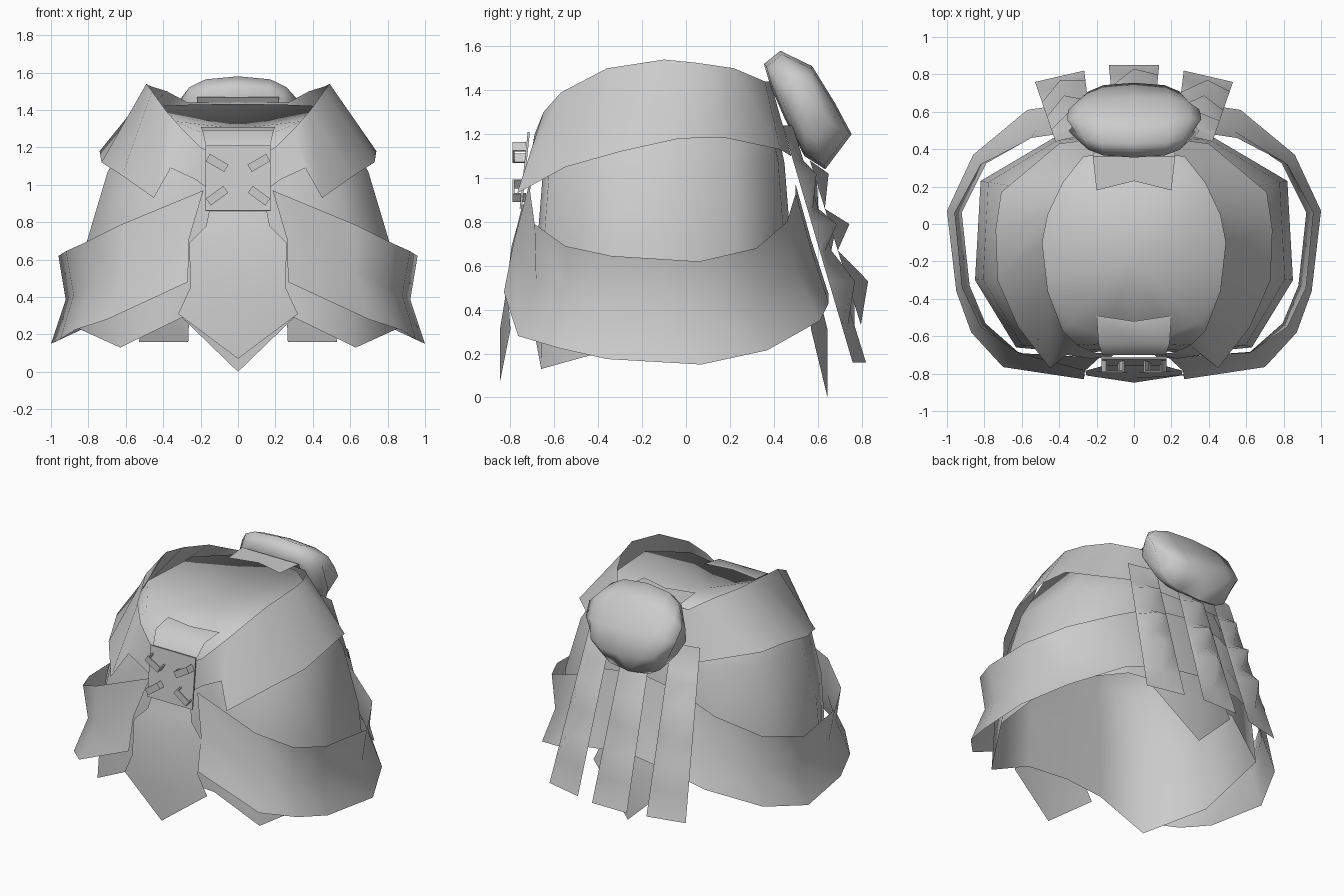
import bpy, bmesh, math
from mathutils import Matrix, Vector

if "Cube" in bpy.data.objects:
    bpy.data.objects.remove(bpy.data.objects["Cube"], do_unlink=True)

grey = bpy.data.materials.new("plain grey")
grey.use_nodes = True
grey.diffuse_color = (0.6, 0.6, 0.6, 1)
grey.node_tree.nodes["Principled BSDF"].inputs["Base Color"].default_value = (0.6, 0.6, 0.6, 1)


def finish(name, bm, angle=50):
    bmesh.ops.remove_doubles(bm, verts=bm.verts, dist=0.0005)
    bmesh.ops.recalc_face_normals(bm, faces=bm.faces)
    me = bpy.data.meshes.new(name)
    bm.to_mesh(me)
    bm.free()
    me.materials.append(grey)
    ob = bpy.data.objects.new(name, me)
    bpy.context.collection.objects.link(ob)
    bpy.ops.object.select_all(action='DESELECT')
    ob.select_set(True)
    bpy.context.view_layer.objects.active = ob
    bpy.ops.object.shade_smooth_by_angle(angle=math.radians(angle))


def add_grid(bm, rows, closed=False):
    """Skin a list of equally long rows of points with quads."""
    vs = [[bm.verts.new(p) for p in row] for row in rows]
    n = len(rows[0])
    for a, b in zip(vs, vs[1:]):
        for i in range(n if closed else n - 1):
            j = (i + 1) % n
            bm.faces.new((a[i], a[j], b[j], b[i]))
    return vs


def sheet(name, columns):
    bm = bmesh.new()
    add_grid(bm, columns)
    finish(name, bm)


def around(cols):
    """Columns from the front to the back on +x, then back again on -x."""
    return cols + [tuple((-x, y, z) for x, y, z in c) for c in reversed(cols[:-1])]


def ring(half):
    """Closed ring from points running front to back on +x."""
    return half + [(-x, y, z) for x, y, z in half[-2:0:-1]]


# body shell: open below, shallow dome on top with a saddle-shaped rim
hem = ring([(0, -.67, .30), (.3, -.69, .29), (.63, -.66, .13), (.85, -.3, .23),
            (.82, .23, .33), (.43, .46, .42), (0, .49, .45)])
rim = ring([(0, -.61, 1.26), (.17, -.60, 1.27), (.34, -.53, 1.34), (.51, -.27, 1.40),
            (.46, .15, 1.42), (.22, .34, 1.43), (0, .37, 1.43)])
rows = [hem]
for z, sx, sy in ((.7, .95, .98), (1.07, .82, .93)):
    rows.append([(x * sx, -.1 + (y + .1) * sy, z) for x, y, _ in hem])
rows.append(rim)
bm = bmesh.new()
vs = add_grid(bm, rows, closed=True)
apex = bm.verts.new((0, -.2, 1.3))
for i in range(len(hem)):
    bm.faces.new((vs[-1][i], vs[-1][(i + 1) % len(hem)], apex))
finish("body_shell", bm, 120)

# lower belt: flared band with a waist along its middle, open at the front
lower = [((.62, -.69, .79), (.70, -.765, .28)),
         ((.82, -.55, .69), (.87, -.58, .225)),
         ((.92, -.34, .645), (.95, -.36, .175)),
         ((.96, .06, .62), (1.0, .07, .15)),
         ((.82, .32, .68), (.86, .37, .215)),
         ((.55, .46, .80), (.57, .61, .35)),
         ((.28, .50, .93), (.3, .65, .43)),
         ((0, .50, .97), (0, .65, .47))]
cols = [((.185, -.715, .97), (.262, -.785, .71), (.268, -.83, .48))]
for top, bot in lower:
    mid = (Vector(top) + Vector(bot)) / 2
    k = 0.94 if mid.x > .5 else 0.99
    cols.append((top, (mid.x * k, mid.y * k, mid.z), bot))
sheet("lower_belt", around(cols))

# upper belt: slanted band with notched front ends
upper = [((.1, -.69, 1.15), (.12, -.71, .95)),
         ((.2, -.69, 1.2), (.23, -.72, 1.03)),
         ((.3, -.65, 1.3), (.36, -.70, 1.09)),
         ((.38, -.57, 1.39), (.45, -.77, .93)),
         ((.46, -.36, 1.5), (.62, -.55, 1.05)),
         ((.49, -.1, 1.54), (.73, -.3, 1.12)),
         ((.46, .05, 1.525), (.74, -.03, 1.18)),
         ((.38, .22, 1.50), (.71, .17, 1.185)),
         ((.27, .36, 1.44), (.40, .43, 1.13)),
         ((0, .385, 1.44), (0, .48, 1.1))]
sheet("upper_belt", around(upper))


# front and back hanging panels, ridged along the middle
def panel(name, edge_y, ridge_y, tip_z):
    outline = [(.15, .88), (.17, .78), (.26, .69), (.255, .45), (.32, .31)]
    bm = bmesh.new()
    vs = add_grid(bm, [[(-x, ye, z), (0, yr, z), (x, ye, z)]
                       for (x, z), ye, yr in zip(outline, edge_y, ridge_y)])
    tip = bm.verts.new((0, ridge_y[-1], tip_z))
    for a, b in zip(vs[-1], vs[-1][1:]):
        bm.faces.new((a, b, tip))
    finish(name, bm)


panel("front_panel", (-.735, -.76, -.785, -.81, -.80), (-.745, -.77, -.795, -.825, -.848), .07)
panel("back_panel", (.49, .51, .53, .56, .57), (.51, .53, .56, .61, .645), 0)

# small tabs folded over the top at front and back
sheet("front_tab", [((x, -.49 - d, 1.31), (x * .95, -.64, 1.29), (x * .85, -.70, 1.2))
                    for x, d in ((-.2, 0), (0, .03), (.2, 0))])
sheet("back_tab", [((x, .18 + d, 1.47), (x * 1.1, .36, 1.47), (x, .44, 1.35))
                   for x, d in ((-.2, 0), (0, .05), (.2, 0))])


def add_box(bm, size, matrix):
    made = bmesh.ops.create_cube(bm, size=1)["verts"]
    bmesh.ops.transform(bm, verts=made, matrix=matrix @ Matrix.Diagonal((*size, 1)))


# square buckle plate, leaning back, with four slanted staples
bm = bmesh.new()
add_box(bm, (.35, .01, .35), Matrix.Translation((0, -.735, 1.035))
        @ Matrix.Rotation(math.radians(-6), 4, 'X'))
finish("buckle_plate", bm, 30)
bm = bmesh.new()
for sx in (-1, 1):
    for z, tilt in ((1.117, -30), (.942, 36)):
        place = Matrix.Translation((sx * .112, -.76, z)) @ Matrix.Rotation(math.radians(sx * tilt), 4, 'Y')
        add_box(bm, (.115, .008, .045), place @ Matrix.Translation((0, -.026, 0)))
        for end in (-.053, .053):
            add_box(bm, (.008, .06, .045), place @ Matrix.Translation((end, 0, 0)))
finish("buckle_staples", bm, 30)


# rear straps: flat strip with three peaks along the middle
def strap(name, x, turn, push):
    rows = []
    for z, peak in ((1.24, 0), (1.08, 0), (1.02, .59), (.86, 0), (.79, .685),
                    (.67, 0), (.53, .77), (.33, 0), (.16, 0)):
        t = (1.24 - z) / 1.08
        w, edge = .1 + .035 * t, .455 + .335 * t
        rows.append([(-w, edge, z), (0, max(peak, edge), z), (w, edge, z)])
    bm = bmesh.new()
    add_grid(bm, rows)
    bm.transform(Matrix.Translation((x, push, 0)) @ Matrix.Rotation(math.radians(turn), 4, 'Z'))
    finish(name, bm, 70)


strap("center_strap", 0, 0, .06)
strap("left_strap", .22, -13, .02)
strap("right_strap", -.22, 13, .02)

# rounded pouch: side profile (y, z, half width) repeated across, shrinking to the ends
profile = [(.355, 1.52, .29), (.43, 1.58, .31), (.575, 1.51, .36), (.68, 1.34, .35),
           (.755, 1.2, .29), (.635, 1.04, .27), (.54, 1.10, .31), (.45, 1.27, .35), (.385, 1.42, .32)]
cy, cz = .545, 1.31
rows = []
for k, s in ((-1, .5), (-.84, .78), (-.56, .94), (0, 1), (.56, .94), (.84, .78), (1, .5)):
    rows.append([(k * w, cy + (y - cy) * s, cz + (z - cz) * s) for y, z, w in profile])
bm = bmesh.new()
vs = add_grid(bm, rows, closed=True)
bm.faces.new(vs[0])
bm.faces.new(vs[-1])
finish("pouch", bm, 75)
